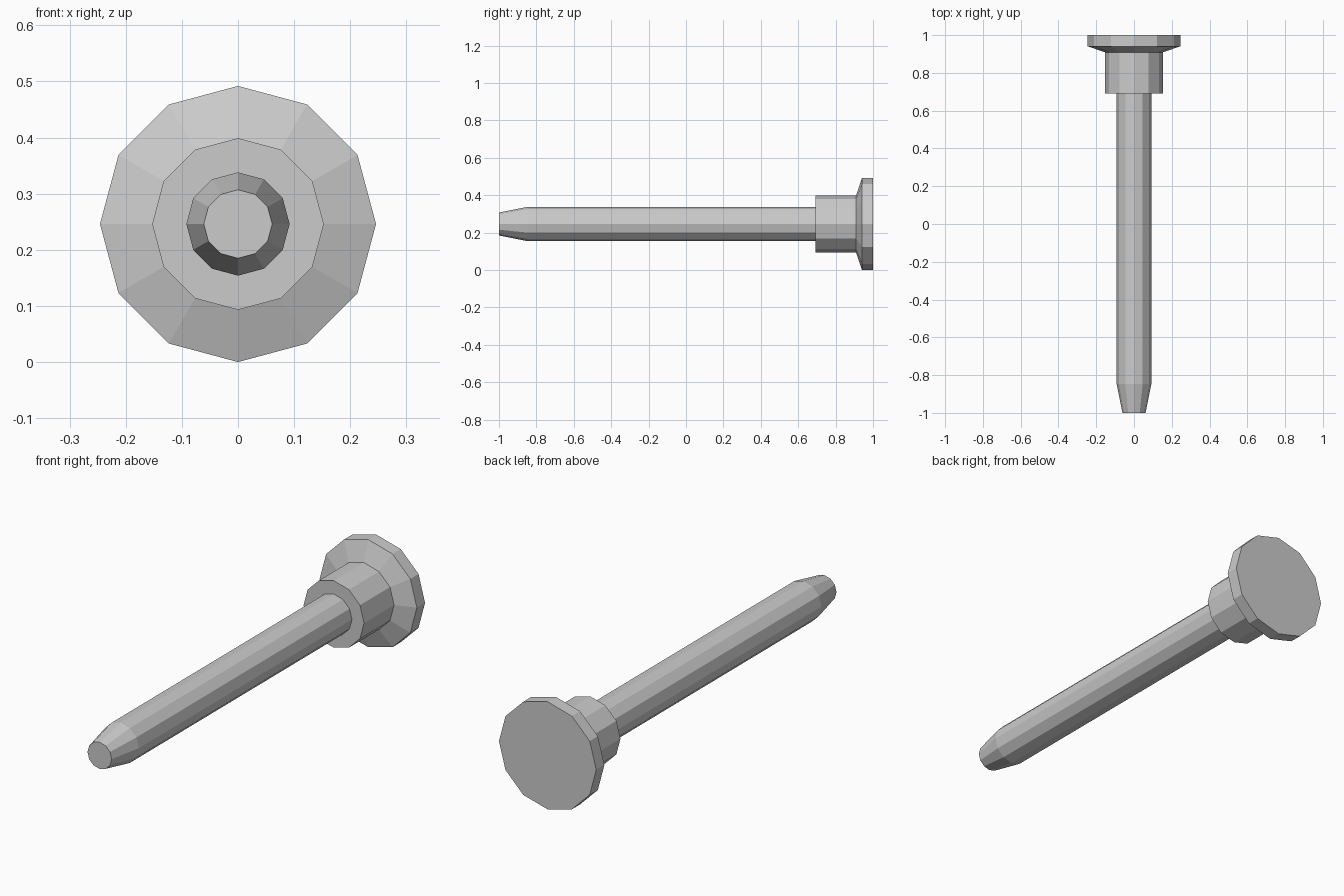
import bpy, bmesh
from math import sin, cos, tau

if "Cube" in bpy.data.objects:
    bpy.data.objects.remove(bpy.data.objects["Cube"])

SIDES = 12
AXIS_Z = 0.246

# Pin profile as (y, radius), from the tapered tip to the head
profile = [
    (-1.0, 0.061), (-0.847, 0.092),   # tapered tip
    (0.692, 0.092), (0.692, 0.153),   # shaft up to the collar step
    (0.909, 0.153),                   # collar
    (0.941, 0.246), (1.0, 0.246),     # bevelled head
]


def lathe_y(name, points):
    bm = bmesh.new()
    rings = [[bm.verts.new((r * cos(tau * i / SIDES), y, AXIS_Z + r * sin(tau * i / SIDES)))
              for i in range(SIDES)] for y, r in points]
    for a, b in zip(rings, rings[1:]):
        for i in range(SIDES):
            j = (i + 1) % SIDES
            bm.faces.new((a[i], a[j], b[j], b[i]))
    # End caps
    bm.faces.new(rings[0])
    bm.faces.new(rings[-1])
    bmesh.ops.recalc_face_normals(bm, faces=bm.faces)
    mesh = bpy.data.meshes.new(name)
    bm.to_mesh(mesh)
    bm.free()
    obj = bpy.data.objects.new(name, mesh)
    bpy.context.collection.objects.link(obj)
    return obj


lathe_y("headed_pin", profile)
